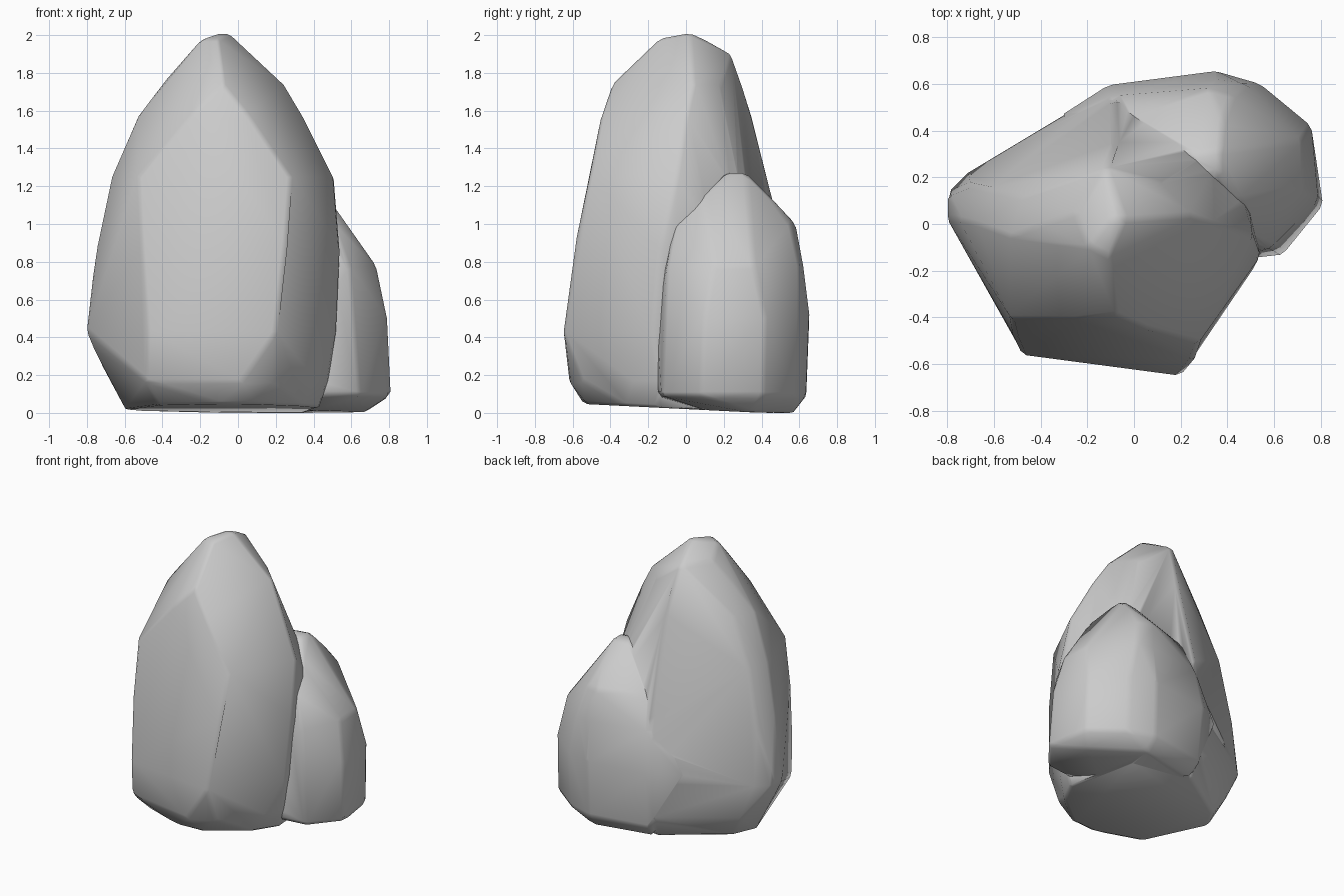
import bpy, bmesh
from math import radians


def boulder(name, rings):
    """Convex chipped stone wrapped around stacked cross-sections (z, [(x, y), ...])."""
    bm = bmesh.new()
    for z, outline in rings:
        for x, y in outline:
            # the underside tips up slightly towards the front
            lift = max(0, 0.02 - 0.05 * y) if z == 0 else 0
            bm.verts.new((x, y, z + lift))
    hull = bmesh.ops.convex_hull(bm, input=bm.verts)
    loose = set(hull["geom_interior"] + hull["geom_unused"])
    bmesh.ops.delete(bm, geom=[v for v in loose if isinstance(v, bmesh.types.BMVert)],
                     context='VERTS')
    bmesh.ops.dissolve_limit(bm, angle_limit=radians(4), verts=bm.verts, edges=bm.edges)
    bmesh.ops.recalc_face_normals(bm, faces=bm.faces)
    me = bpy.data.meshes.new(name)
    bm.to_mesh(me)
    bm.free()
    ob = bpy.data.objects.new(name, me)
    bpy.context.collection.objects.link(ob)
    # soften the chipped edges
    bev = ob.modifiers.new("worn_edges", 'BEVEL')
    bev.width = 0.02
    bev.segments = 1
    bev.limit_method = 'ANGLE'
    bev.angle_limit = radians(18)
    return ob


# tall main stone
tall = boulder("rock", [
    (0.00, [(-0.60, 0.05), (-0.42, -0.42), (-0.10, -0.54), (0.08, -0.53), (0.34, -0.32),
            (0.43, -0.15), (0.35, 0.40), (-0.10, 0.48), (-0.52, 0.20)]),
    (0.17, [(-0.68, 0.05), (-0.49, -0.53), (0.02, -0.62), (0.20, -0.55), (0.41, -0.28),
            (0.48, -0.16), (-0.11, 0.56), (-0.62, 0.23)]),
    (0.43, [(-0.80, 0.02), (-0.80, 0.13), (-0.71, 0.22), (-0.48, -0.56), (0.20, -0.65),
            (0.52, -0.18), (0.45, 0.40), (-0.11, 0.58)]),
    (0.87, [(-0.75, 0.02), (-0.70, 0.17), (-0.51, -0.49), (0.25, -0.59), (0.54, -0.14),
            (0.40, 0.35), (-0.09, 0.53)]),
    (1.25, [(-0.67, 0.00), (-0.62, 0.15), (-0.53, -0.41), (0.28, -0.51), (0.51, -0.05),
            (0.28, 0.25), (-0.06, 0.42)]),
    (1.57, [(-0.53, -0.05), (-0.48, 0.12), (-0.25, -0.41), (0.06, -0.45), (0.35, 0.00),
            (0.16, 0.22), (-0.08, 0.35)]),
    (1.74, [(-0.40, 0.0), (-0.08, -0.39), (0.25, 0.04), (0.11, 0.18), (-0.10, 0.30)]),
    (1.91, [(-0.25, 0.05), (-0.12, 0.24)]),
    (1.98, [(-0.19, -0.10), (-0.11, -0.14)]),
    (2.01, [(-0.04, 0.02), (-0.10, 0.02)]),
])

# short stone grown onto the back right, its rear flush with the tall one
short = boulder("short_stone", [
    (0.00, [(0.68, 0.34), (0.36, 0.57), (-0.08, 0.48), (0.40, 0.10)]),
    (0.09, [(0.81, 0.08), (0.76, 0.41), (0.54, 0.58), (0.35, 0.64), (-0.10, 0.56),
            (0.64, -0.13), (0.46, -0.15)]),
    (0.50, [(0.79, 0.10), (0.76, 0.42), (0.54, 0.60), (0.35, 0.655), (-0.11, 0.595),
            (-0.32, 0.46), (0.62, -0.11), (0.40, -0.16)]),
    (0.78, [(0.73, 0.15), (0.72, 0.36), (0.48, 0.60), (0.35, 0.62), (-0.08, 0.55),
            (0.59, -0.10), (0.35, -0.13)]),
    (1.00, [(0.57, 0.10), (0.57, 0.32), (0.42, 0.55), (0.32, 0.58), (-0.03, 0.47), (0.51, -0.06)]),
    (1.15, [(0.47, 0.10), (0.38, 0.44), (0.12, 0.34)]),
    (1.27, [(0.25, 0.20), (0.37, 0.22), (0.37, 0.32), (0.25, 0.30)]),
])

# fuse both stones into one surface
fuse = tall.modifiers.new("fuse", 'BOOLEAN')
fuse.operation = 'UNION'
fuse.object = short
fuse.solver = 'EXACT'
bpy.context.view_layer.update()
deps = bpy.context.evaluated_depsgraph_get()
fused = bpy.data.meshes.new_from_object(tall.evaluated_get(deps))
tall.modifiers.clear()
tall.data = fused
bpy.data.objects.remove(short)

bpy.context.view_layer.objects.active = tall
tall.select_set(True)
bpy.ops.object.shade_smooth_by_angle(angle=radians(60))
